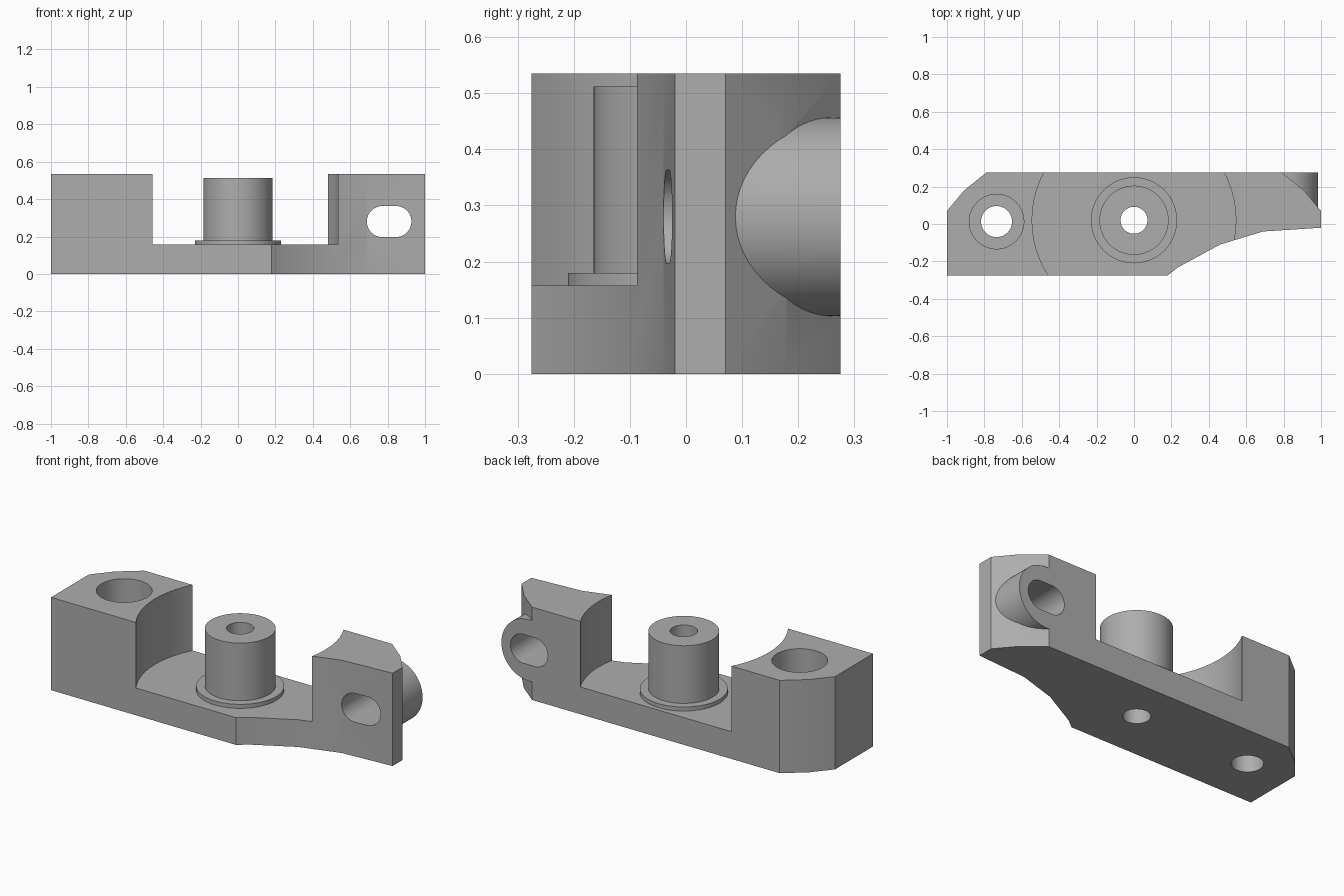
import bpy, bmesh, math
from mathutils import Matrix, Vector

cube = bpy.data.objects.get("Cube")
if cube:
    bpy.data.objects.remove(cube, do_unlink=True)

grey = bpy.data.materials.new("plain grey")
grey.use_nodes = True
COLOR = (0.42, 0.42, 0.42, 1)
grey.diffuse_color = COLOR
grey.node_tree.nodes["Principled BSDF"].inputs["Base Color"].default_value = COLOR


def prism(name, outline, height, matrix=Matrix()):
    """Extrude an outline in local z and place it."""
    bm = bmesh.new()
    face = bm.faces.new([bm.verts.new((x, y, 0)) for x, y in outline])
    ext = bmesh.ops.extrude_face_region(bm, geom=[face])
    verts = [g for g in ext["geom"] if isinstance(g, bmesh.types.BMVert)]
    bmesh.ops.translate(bm, verts=verts, vec=(0, 0, height))
    bm.transform(matrix)
    bmesh.ops.recalc_face_normals(bm, faces=bm.faces)
    mesh = bpy.data.meshes.new(name)
    bm.to_mesh(mesh)
    bm.free()
    mesh.materials.append(grey)
    obj = bpy.data.objects.new(name, mesh)
    bpy.context.collection.objects.link(obj)
    return obj


def slot(radius, half=0.0, n=64):
    """Circle, or a long round-ended slot when half > 0."""
    pts = []
    for side in (0, 1):
        for i in range(n // 2 + (1 if half else 0)):
            a = -math.pi / 2 + math.pi * (side + i / (n // 2))
            pts.append((radius * math.cos(a) + (half if side == 0 else -half),
                        radius * math.sin(a)))
    return pts


def upright(name, radius, x, y, z0, z1):
    return prism(name, slot(radius), z1 - z0, Matrix.Translation((x, y, z0)))


def along_y(name, outline, y0, y1):
    turn = Matrix.Translation((0.808, y1, 0.28)) @ Matrix.Rotation(math.pi / 2, 4, "X")
    return prism(name, outline, y1 - y0, turn)


def combine(target, tool, operation):
    mod = target.modifiers.new(tool.name, "BOOLEAN")
    mod.object = tool
    mod.operation = operation
    mod.solver = "EXACT"
    bpy.context.view_layer.objects.active = target
    bpy.ops.object.modifier_apply(modifier=mod.name)
    bpy.data.objects.remove(tool, do_unlink=True)


# Block with a swept front edge and clipped back corners
outline = [(-1, -0.275), (0.18, -0.275), (0.235, -0.232), (0.46, -0.11),
           (0.69, -0.04), (1, -0.02), (1, 0.07), (0.91, 0.178), (0.79, 0.275),
           (-0.79, 0.275), (-0.91, 0.178), (-1, 0.07)]
body = prism("bracket_body", outline, 0.535)

# Round clearance pocket, then flange and post inside it
CY = 0.02
combine(body, upright("pocket", 0.545, 0, CY, 0.157, 0.8), "DIFFERENCE")
combine(body, upright("flange", 0.23, 0, CY, 0.1, 0.18), "UNION")
combine(body, upright("post", 0.185, 0, CY, 0.12, 0.512), "UNION")
combine(body, upright("post_bore", 0.072, 0, CY, -0.1, 0.8), "DIFFERENCE")

# Counterbored screw hole
combine(body, upright("screw_head", 0.146, -0.735, 0.013, 0.2, 0.8), "DIFFERENCE")
combine(body, upright("screw_hole", 0.083, -0.735, 0.013, -0.1, 0.8), "DIFFERENCE")

# Round boss on the left end with a slot through it
combine(body, along_y("boss", slot(0.177), 0.04, 0.275), "UNION")
combine(body, along_y("boss_slot", slot(0.083, 0.036), -0.4, 0.5), "DIFFERENCE")

bpy.ops.object.select_all(action="DESELECT")
body.select_set(True)
bpy.context.view_layer.objects.active = body
bpy.ops.object.shade_smooth_by_angle(angle=math.radians(30))
